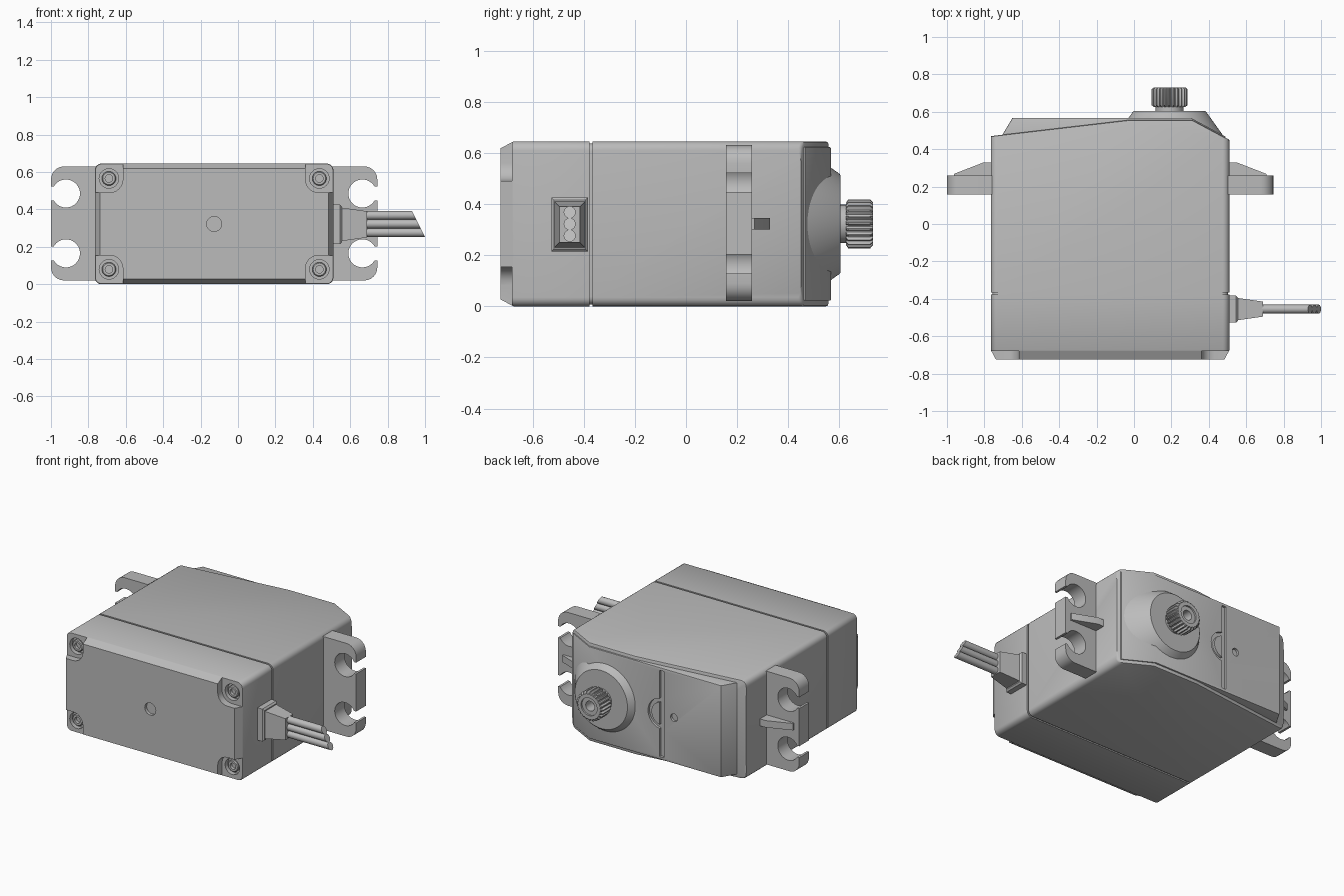
import bpy, bmesh
from math import sin, cos, pi, asin

if "Cube" in bpy.data.objects:
    bpy.data.objects.remove(bpy.data.objects["Cube"])

grey = bpy.data.materials.new("plain grey plastic")
grey.use_nodes = True
grey.diffuse_color = (0.5, 0.5, 0.5, 1)
grey.node_tree.nodes["Principled BSDF"].inputs["Base Color"].default_value = (0.5, 0.5, 0.5, 1)

MID_X, MID_Z, SHAFT_X = -0.1275, 0.3225, 0.19


def loft(name, rings, bevels=()):
    """Skin a list of equal rings, cap both ends, then bevel edges by rule."""
    bm = bmesh.new()
    rows = [[bm.verts.new(p) for p in ring] for ring in rings]
    n = len(rows[0])
    for a, b in zip(rows, rows[1:]):
        for i in range(n):
            j = (i + 1) % n
            bm.faces.new((a[i], a[j], b[j], b[i]))
    bm.faces.new(rows[0])
    bm.faces.new(rows[-1])
    bmesh.ops.recalc_face_normals(bm, faces=bm.faces)
    for rule, width, segments in bevels:
        edges = [e for e in bm.edges if rule(e.verts[0].co, e.verts[1].co)]
        bmesh.ops.bevel(bm, geom=edges, offset=width, segments=segments,
                        profile=0.5, affect='EDGES', clamp_overlap=True)
    mesh = bpy.data.meshes.new(name)
    bm.to_mesh(mesh)
    bm.free()
    mesh.materials.append(grey)
    obj = bpy.data.objects.new(name, mesh)
    bpy.context.collection.objects.link(obj)
    return obj


def along_y(y, pts):
    return [(x, y, z) for x, z in pts]


def rounded(x0, x1, z0, z1, r, n=6):
    pts = []
    corners = [(x1 - r, z1 - r), (x0 + r, z1 - r), (x0 + r, z0 + r), (x1 - r, z0 + r)]
    for k, (cx, cz) in enumerate(corners):
        for i in range(n + 1):
            a = (k + i / n) * pi / 2
            pts.append((cx + r * cos(a), cz + r * sin(a)))
    return pts


def circle(cx, cz, r, n=32):
    return [(cx + r * cos(2 * pi * i / n), cz + r * sin(2 * pi * i / n)) for i in range(n)]


def turned(name, cx, cz, profile, n=32):
    return loft(name, [along_y(y, circle(cx, cz, r, n)) for y, r in profile])


def slab(name, outline, z0, z1, bevels=()):
    return loft(name, [[(x, y, z) for x, y in outline] for z in (z0, z1)], bevels)


def cut(obj, cutter):
    mod = obj.modifiers.new("cut", 'BOOLEAN')
    mod.operation, mod.solver, mod.object = 'DIFFERENCE', 'EXACT', cutter
    bpy.context.view_layer.objects.active = obj
    bpy.ops.object.modifier_apply(modifier=mod.name)
    bpy.data.objects.remove(cutter)


# Main case: sloped back, rounded long edges
side_edge = lambda a, b: abs(a.z - b.z) < 1e-5 and abs(a.x - b.x) < 1e-5
back_rim = lambda a, b: min(a.y, b.y) > 0.4
main_case = slab("main_case", [(-0.765, -0.365), (0.51, -0.365), (0.51, 0.45),
                 (0.31, 0.557), (-0.02, 0.557), (-0.765, 0.47)], 0, 0.645,
                 [(lambda a, b: abs(a.x - b.x) < 1e-5 and abs(a.z - b.z) < 1e-5, 0.035, 5),
                  (lambda a, b: min(a.y, b.y) > 0.4 and
                   (abs(a.z - b.z) < 0.03) and not (0.04 < a.z < 0.6), 0.01, 2)])

# Recessed seam between case and cover
loft("seam", [along_y(y, rounded(-0.757, 0.502, 0.008, 0.637, 0.03)) for y in (-0.4, -0.35)])

# Front cover with chamfered face, corner pockets and centre dimple
cover = loft("front_cover", [along_y(y, rounded(-0.765 + d, 0.51 - d, d, 0.645 - d, r))
             for y, d, r in ((-0.377, 0, 0.035), (-0.675, 0, 0.035), (-0.725, 0.027, 0.02))])
cut(cover, turned("dimple_cutter", MID_X, MID_Z, [(-0.8, 0.04), (-0.705, 0.04)]))
for sx in (-1, 1):
    for sz in (-1, 1):
        px, pz = MID_X + sx * 0.62, MID_Z + sz * 0.31
        pocket = rounded(px - 0.132, px + 0.132, pz - 0.142, pz + 0.142, 0.07)
        cut(cover, loft("pocket_cutter", [along_y(y, pocket) for y in (-0.8, -0.68)]))
        x, z = MID_X + sx * 0.5625, MID_Z + sz * 0.243
        cut(cover, turned("bore_cutter", x, z, [(-0.8, 0.052), (-0.65, 0.052)]))
        turned("screw", x, z, [(-0.64, 0.038), (-0.67, 0.038), (-0.675, 0.033),
                               (-0.675, 0.02), (-0.655, 0.02)], 24)

# Raised back panel, with dividing groove, half-ring groove and dimple
panel = slab("back_panel", [(-0.72, 0.44), (-0.705, 0.475), (-0.65, 0.567), (0.305, 0.567),
             (0.49, 0.467), (0.49, 0.42), (0.3, 0.4)], 0.022, 0.623,
             [(lambda a, b: min(a.y, b.y) > 0.46 and abs(a.z - b.z) < 1e-5, 0.012, 2)])
groove_x = -0.222
half = [(groove_x + r * cos(a), MID_Z + r * sin(a))
        for r, order in ((0.1, 1), (0.075, -1))
        for a in [(i / 16 - 0.5) * pi * order for i in range(17)]]
bar = rounded(groove_x - 0.016, groove_x + 0.016, 0.04, 0.605, 0.005, 2)
# The case top lies within the groove depth, so both are cut
for target in (panel, main_case):
    for outline in (half, bar, circle(-0.31, MID_Z, 0.025)):
        cut(target, loft("groove_cutter", [along_y(y, outline) for y in (0.551, 0.7)]))

# Bearing boss: cone trimmed to the case width
turned("bearing_boss", SHAFT_X, MID_Z, [(0.46, 0.296), (0.6, 0.196), (0.605, 0.19)], 64)

# Splined output shaft
turned("shaft_neck", SHAFT_X, MID_Z, [(0.59, 0.075), (0.64, 0.075)])
teeth = 24


def spline_ring(y, tip, root):
    pts = []
    for i in range(teeth * 4):
        a, r = 2 * pi * i / (teeth * 4), (tip if i % 4 < 2 else root)
        pts.append((SHAFT_X + r * cos(a), y, MID_Z + r * sin(a)))
    return pts


gear = loft("output_spline", [spline_ring(*s) for s in
            ((0.625, 0.082, 0.08), (0.635, 0.096, 0.083), (0.72, 0.096, 0.083), (0.731, 0.084, 0.08))])
cut(gear, turned("recess_cutter", SHAFT_X, MID_Z, [(0.72, 0.058), (0.8, 0.058)]))
cut(gear, turned("bore_cutter", SHAFT_X, MID_Z, [(0.65, 0.032), (0.8, 0.032)]))

# Mounting ears with open keyhole slots, and stiffening ribs
ears = loft("mounting_ears", [along_y(y, rounded(-1, 0.745, 0.02, 0.63, 0.07))
            for y in (0.157, 0.258)])
start = asin(0.037 / 0.075)
for s in (-1, 1):
    hx = MID_X + s * 0.7925
    for hz in (0.165, 0.485):
        arc = [start + (2 * pi - 2 * start) * i / 36 for i in range(37)]
        key = [(hx + s * 0.075 * cos(a), hz + 0.075 * sin(a)) for a in arc]
        key += [(hx + s * 0.2, hz - 0.037), (hx + s * 0.2, hz + 0.037)]
        cut(ears, loft("slot_cutter", [along_y(y, key) for y in (0.1, 0.3)]))
    rib = [(0.6, 0.25), (0.835, 0.25), (0.835, 0.268), (0.68, 0.328), (0.6, 0.328)]
    slab("ear_rib", [(MID_X + s * x, y) for x, y in rib], 0.3, 0.345)

# Cable boot and three slant-cut wires
CY = -0.455


def boot_ring(x, hy, hz):
    return [(x, CY + a * hy, 0.32 + b * hz) for a, b in ((-1, -1), (1, -1), (1, 1), (-1, 1))]


loft("boot_flange", [boot_ring(*s) for s in ((0.49, 0.072, 0.106), (0.545, 0.072, 0.106), (0.555, 0.062, 0.096))])
loft("boot_taper", [boot_ring(*s) for s in ((0.55, 0.06, 0.09), (0.69, 0.04, 0.07))])
for k in (-1, 0, 1):
    ring = circle(CY, 0.322 + k * 0.046, 0.0235, 20)
    loft("wire", [[(0.68, y, z) for y, z in ring],
                  [(0.93 + (0.392 - z) * 0.5, y, z) for y, z in ring]])

# Smooth curved surfaces while keeping hard edges
for obj in bpy.context.scene.objects:
    obj.select_set(obj.type == 'MESH')
bpy.context.view_layer.objects.active = main_case
bpy.ops.object.shade_smooth_by_angle(angle=0.6)
